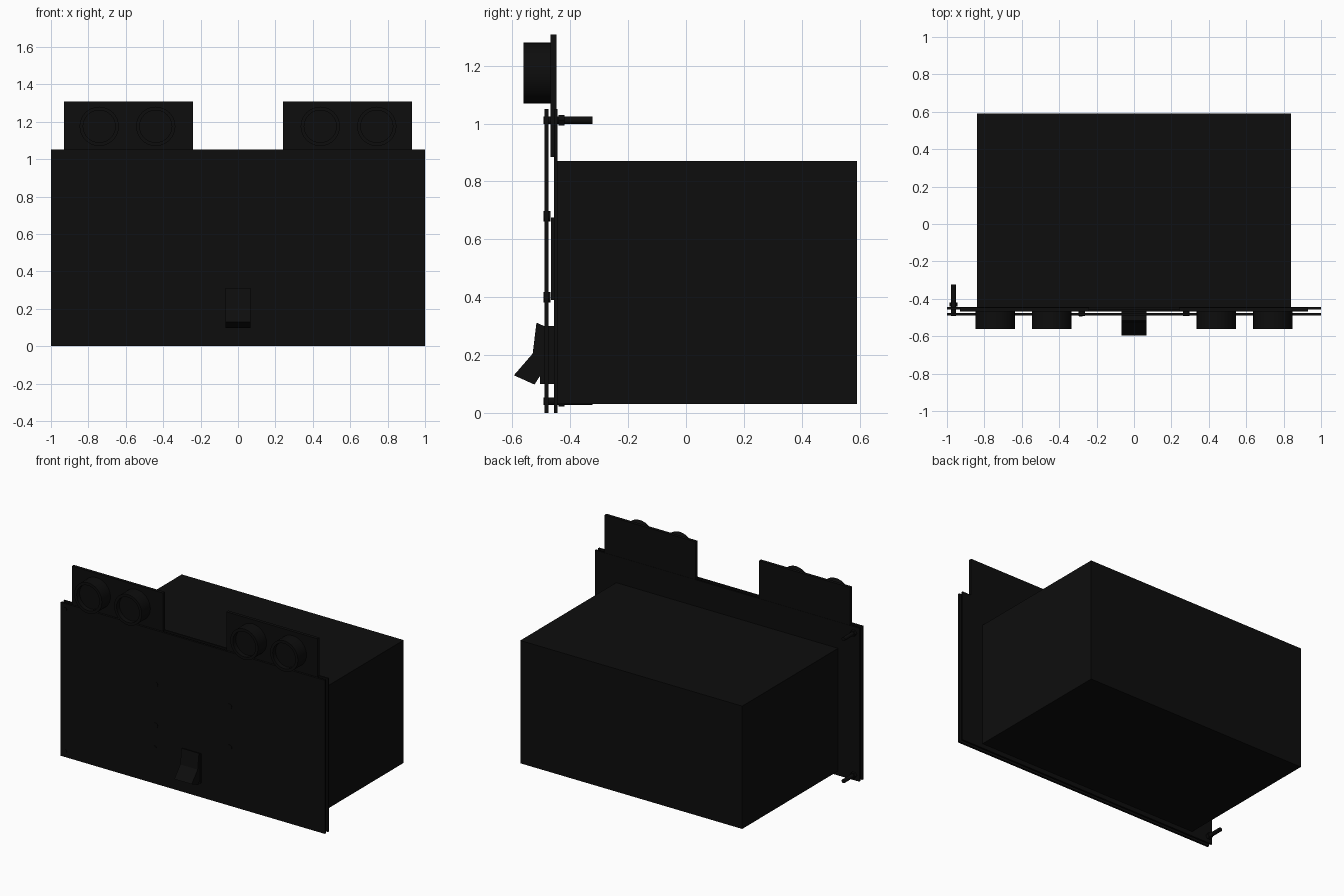
import bpy, bmesh
from math import pi, cos, sin
from mathutils import Matrix

if "Cube" in bpy.data.objects:
    bpy.data.objects.remove(bpy.data.objects["Cube"])

black = bpy.data.materials.new("matte_black")
black.diffuse_color = (0.004, 0.004, 0.004, 1)
black.use_nodes = True
black.node_tree.nodes["Principled BSDF"].inputs["Base Color"].default_value = black.diffuse_color


def finish(name, bm, smooth=False):
    bmesh.ops.recalc_face_normals(bm, faces=bm.faces[:])
    me = bpy.data.meshes.new(name)
    bm.to_mesh(me)
    bm.free()
    ob = bpy.data.objects.new(name, me)
    bpy.context.collection.objects.link(ob)
    me.materials.append(black)
    if smooth:
        bpy.ops.object.select_all(action='DESELECT')
        ob.select_set(True)
        bpy.context.view_layer.objects.active = ob
        bpy.ops.object.shade_smooth_by_angle()
    return ob


def box(name, x, y, z):
    bm = bmesh.new()
    bmesh.ops.create_cube(bm, size=1)
    for v in bm.verts:
        for i, (a, b) in enumerate((x, y, z)):
            v.co[i] = (a + b) / 2 + v.co[i] * (b - a)
    return finish(name, bm)


def lathe(name, x, z, profile, sides=32):
    """Revolve (radius, y) points around a y-parallel axis, with capped ends."""
    bm = bmesh.new()
    rings = [[bm.verts.new((x + r * cos(2 * pi * i / sides), y, z + r * sin(2 * pi * i / sides)))
              for i in range(sides)] for r, y in profile]
    for a, b in zip(rings, rings[1:]):
        for i in range(sides):
            j = (i + 1) % sides
            bm.faces.new((a[i], a[j], b[j], b[i]))
    bm.faces.new(rings[0])
    bm.faces.new(rings[-1])
    return finish(name, bm, sides > 8)


def extrude_x(name, pts, half):
    bm = bmesh.new()
    f = bm.faces.new([bm.verts.new((-half, y, z)) for y, z in pts])
    ext = bmesh.ops.extrude_face_region(bm, geom=[f])["geom"]
    bmesh.ops.translate(bm, vec=(2 * half, 0, 0),
                        verts=[g for g in ext if isinstance(g, bmesh.types.BMVert)])
    return finish(name, bm)


# Case and the two parallel front sheets
box("case", (-.84, .84), (-.447, .592), (.03, .87))
box("front_panel", (-1, 1), (-.49, -.476), (0, 1.05))
box("rear_panel", (-1, 1), (-.457, -.445), (0, 1.05))

# Sensor boards with pairs of hollow-faced cans
for s, side in ((-1, "left"), (1, "right")):
    box(f"sensor_board_{side}", sorted((s * .24, s * .93)), (-.469, -.447), (.885, 1.308))
    for k, cx in enumerate((.44, .742)):
        lathe(f"sensor_can_{side}_{k}", s * cx, 1.175,
              [(.105, -.465), (.105, -.562), (.086, -.562), (.086, -.53)])

# Display module between the sheets and its screws
box("display_module", (-.3, .3), (-.467, -.45), (.39, .675))
for x in (-.28, .28):
    for z in (.4, .68):
        lathe("display_screw", x, z, [(.018, -.469), (.018, -.493)], 16)

# Small indicator
lathe("indicator", -.285, .25, [(.01, -.46), (.01, -.494)], 16)

# Rocker switch
box("switch_housing", (-.068, .068), (-.505, -.45), (.1, .3))
extrude_x("switch_rocker", [(-.517, .312), (-.49, .3), (-.49, .15), (-.524, .098),
                            (-.595, .13), (-.53, .205)], .066)

# Long bolts with hex nuts on the left edge
for z in (.04, 1.012):
    lathe("panel_bolt", -.965, z, [(.013, -.492), (.013, -.323)], 16)
    lathe("bolt_nut", -.965, z, [(.021, -.44), (.021, -.42)], 6)
